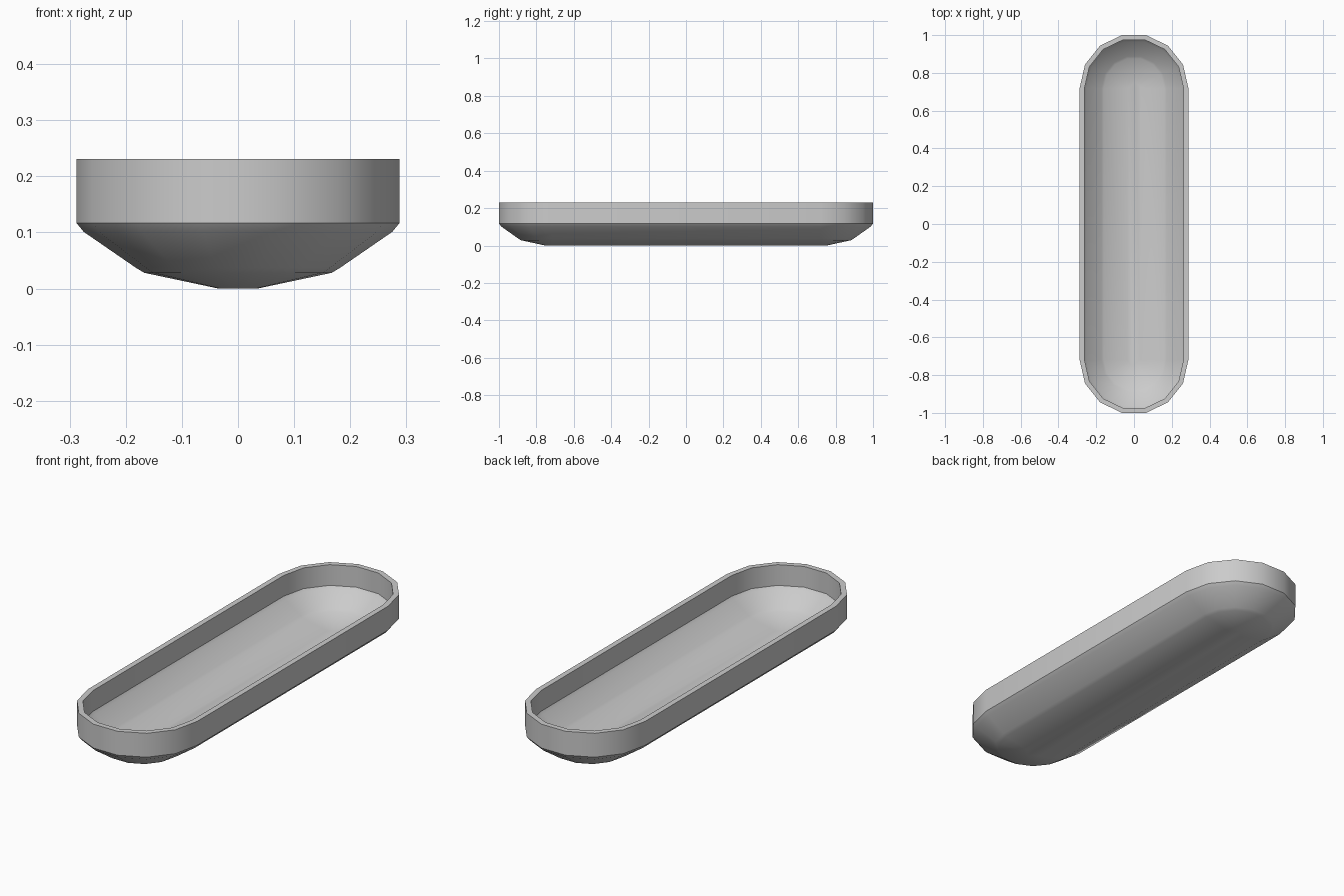
import bpy
import bmesh
import math

if "Cube" in bpy.data.objects:
    bpy.data.objects.remove(bpy.data.objects["Cube"])

SEGMENTS = 7        # flat sides on each rounded end
HALF_STRAIGHT = 0.719

# (radius, height) from the outer keel up, over the rim and down the inside
PROFILE = [(0.035, 0.0), (0.167, 0.028), (0.182, 0.037), (0.275, 0.101),
           (0.288, 0.117), (0.288, 0.231), (0.262, 0.231), (0.262, 0.132),
           (0.252, 0.119), (0.172, 0.063), (0.160, 0.055), (0.033, 0.027)]


def stadium_ring(bm, radius, z):
    """Closed loop of two half circles joined by straight sides."""
    ring = []
    for start, y0 in ((0, HALF_STRAIGHT), (math.pi, -HALF_STRAIGHT)):
        for i in range(SEGMENTS + 1):
            a = start + math.pi * i / SEGMENTS
            ring.append(bm.verts.new((radius * math.cos(a), y0 + radius * math.sin(a), z)))
    return ring


# Tray shell: sweep the profile around the stadium outline
bm = bmesh.new()
rings = [stadium_ring(bm, r, z) for r, z in PROFILE]
for low, high in zip(rings, rings[1:]):
    n = len(low)
    for i in range(n):
        j = (i + 1) % n
        bm.faces.new((low[i], low[j], high[j], high[i]))
bm.faces.new(list(reversed(rings[0])))   # underside
bm.faces.new(rings[-1])                  # inner floor
bmesh.ops.recalc_face_normals(bm, faces=bm.faces)

mesh = bpy.data.meshes.new("tray")
bm.to_mesh(mesh)
bm.free()
tray = bpy.data.objects.new("tray", mesh)
bpy.context.collection.objects.link(tray)

grey = bpy.data.materials.new("light grey")
grey.diffuse_color = (0.6, 0.6, 0.6, 1)
grey.use_nodes = True
grey.node_tree.nodes["Principled BSDF"].inputs["Base Color"].default_value = grey.diffuse_color
mesh.materials.append(grey)

# Smooth rounded ends, crisp rim and wall edges
bpy.context.view_layer.objects.active = tray
tray.select_set(True)
bpy.ops.object.shade_smooth_by_angle(angle=math.radians(30))
